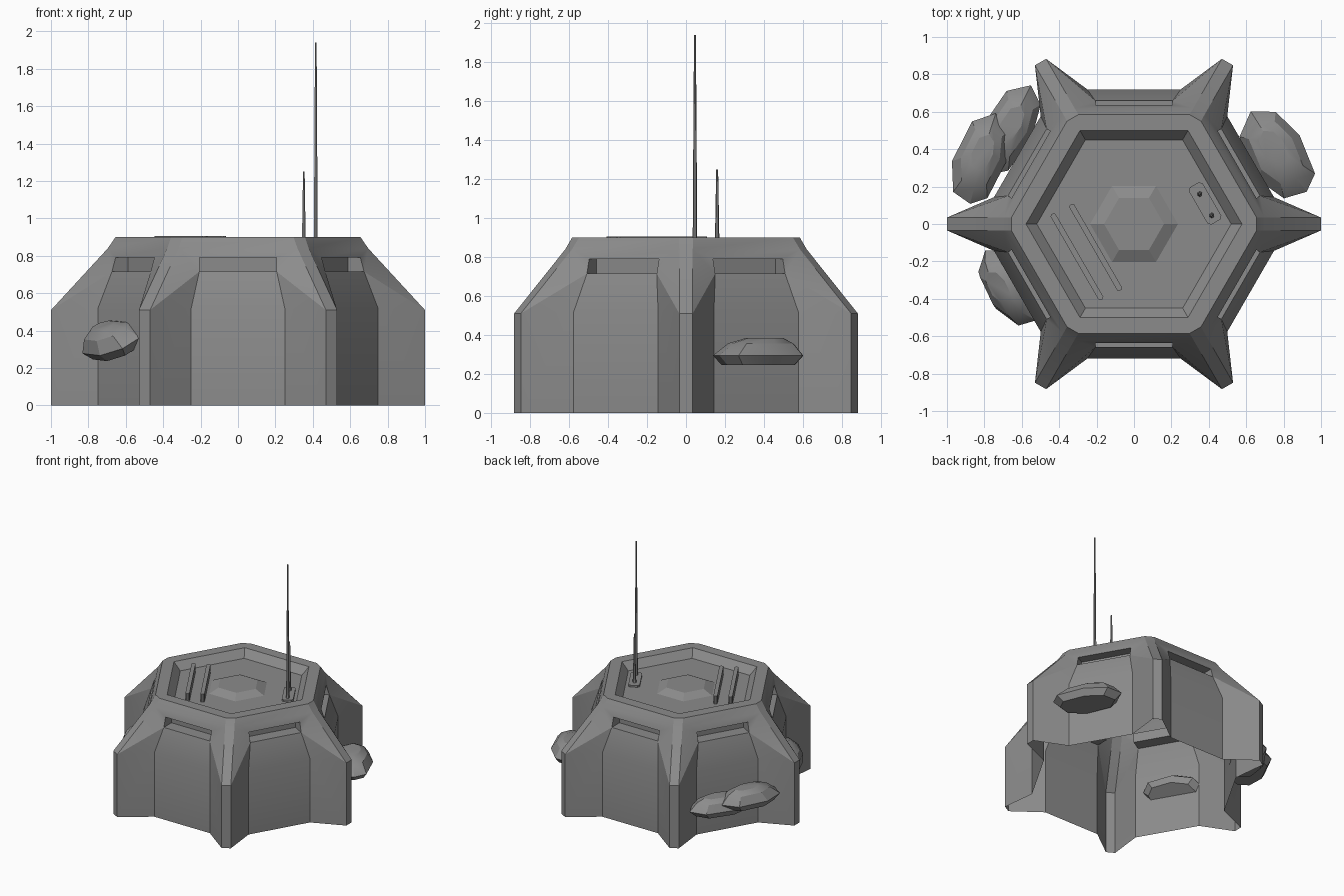
import bpy, bmesh, math
from mathutils import Vector, Matrix

cube = bpy.data.objects.get("Cube")
if cube:
    bpy.data.objects.remove(cube)

grey = bpy.data.materials.new("concrete_grey")
grey.use_nodes = True
COLOUR = (0.26, 0.26, 0.26, 1)
grey.diffuse_color = COLOUR
grey.node_tree.nodes["Principled BSDF"].inputs["Base Color"].default_value = COLOUR


def finish(bm, name, angle=None):
    """Turn a bmesh into a named, coloured object."""
    bmesh.ops.remove_doubles(bm, verts=bm.verts, dist=0.0005)
    bmesh.ops.recalc_face_normals(bm, faces=bm.faces)
    mesh = bpy.data.meshes.new(name)
    bm.to_mesh(mesh)
    bm.free()
    mesh.materials.append(grey)
    ob = bpy.data.objects.new(name, mesh)
    bpy.context.collection.objects.link(ob)
    if angle:
        bpy.ops.object.select_all(action="DESELECT")
        ob.select_set(True)
        bpy.context.view_layer.objects.active = ob
        bpy.ops.object.shade_smooth_by_angle(angle=math.radians(angle))
    return ob


# Right half of one wall sector facing the front; the left half is mirrored
POINTS = {
    "tip_foot": (0.47, -0.883, 0), "wall_foot": (0.25, -0.72, 0),
    "tip": (0.47, -0.883, 0.51), "wall": (0.25, -0.72, 0.52),
    "slot_low": (0.207, -0.659, 0.715), "slot_high": (0.207, -0.636, 0.79),
    "deep_low": (0.207, -0.56, 0.715), "deep_high": (0.207, -0.56, 0.79),
    "eave": (0.318, -0.62, 0.84), "rim": (0.297, -0.585, 0.9),
    "lip": (0.2887, -0.5, 0.9), "floor": (0.26, -0.45, 0.84),
}
# Faces that span the sector from left to right
SPANS = ["wall_foot wall", "wall slot_low", "slot_low deep_low",
         "deep_low deep_high", "deep_high slot_high", "slot_high eave",
         "eave rim", "rim lip", "lip floor"]
# Faces that repeat on both sides of the sector
SIDES = ["tip_foot wall_foot wall tip", "wall slot_low tip",
         "tip slot_low eave", "slot_low slot_high eave",
         "slot_low deep_low deep_high slot_high"]
# Faces that bridge to the next sector along the buttress
RIDGES = ["tip_foot tip", "tip eave", "eave rim"]


def point(name, side, turn):
    x, y, z = POINTS[name]
    return Matrix.Rotation(turn * math.pi / 3, 3, "Z") @ Vector((x * side, y, z))


bm = bmesh.new()


def face(corners):
    bm.faces.new([bm.verts.new(c) for c in corners])


# Bunker shell: walls, buttresses, firing slots and roof rim
for t in range(6):
    for pair in SPANS:
        a, b = pair.split()
        face([point(a, -1, t), point(a, 1, t), point(b, 1, t), point(b, -1, t)])
    for names in SIDES:
        for side in (-1, 1):
            face([point(n, side, t) for n in names.split()])
    for pair in RIDGES:
        a, b = pair.split()
        face([point(a, 1, t), point(a, -1, t + 1), point(b, -1, t + 1), point(b, 1, t)])
    face([point("rim", 1, t), point("rim", -1, t + 1), point("lip", 1, t)])
# Sunken roof floor
face([point("floor", 1, t) for t in range(6)])
finish(bm, "bunker_shell", 25)


def cone(name, sides, r1, r2, z1, z2, x=0, y=0, angle=None):
    bm = bmesh.new()
    bmesh.ops.create_cone(bm, cap_ends=True, segments=sides, radius1=r1,
                          radius2=r2, depth=z2 - z1)
    bmesh.ops.translate(bm, verts=bm.verts, vec=(x, y, (z1 + z2) / 2))
    return bm if name is None else finish(bm, name, angle)


# Raised hexagonal hatch, with corners along x
bm = cone(None, 6, 0.235, 0.16, 0.84, 0.875)
far = max(bm.verts, key=lambda v: v.co.xy.length).co
bmesh.ops.rotate(bm, verts=bm.verts, cent=(0, 0, 0),
                 matrix=Matrix.Rotation(-math.atan2(far.y, far.x), 3, "Z"))
finish(bm, "roof_hatch")


def box(name, x, y, z1, z2, length, width, degrees, bevel):
    bm = bmesh.new()
    bmesh.ops.create_cube(bm, size=1)
    bmesh.ops.scale(bm, verts=bm.verts, vec=(length, width, z2 - z1))
    upright = [e for e in bm.edges if abs(e.verts[0].co.z - e.verts[1].co.z) > 0.001]
    bmesh.ops.bevel(bm, geom=upright, offset=bevel, segments=1, affect="EDGES")
    bmesh.ops.transform(bm, verts=bm.verts, matrix=Matrix.Translation((x, y, (z1 + z2) / 2))
                        @ Matrix.Rotation(math.radians(degrees), 4, "Z"))
    return finish(bm, name)


# Roof bars
box("roof_bar_outer", -0.305, -0.175, 0.84, 0.905, 0.53, 0.03, -60, 0.009)
box("roof_bar_inner", -0.205, -0.125, 0.84, 0.905, 0.53, 0.03, -60, 0.009)

# Antennas on their base plate
box("antenna_plate", 0.38, 0.11, 0.835, 0.855, 0.23, 0.085, -60, 0.015)
for name, x, y, top in (("short", 0.352, 0.16, 1.25), ("tall", 0.416, 0.046, 1.94)):
    cone(name + "_antenna", 6, 0.012, 0.005, 0.85, top, x, y, 40)
    cone(name + "_antenna_socket", 6, 0.015, 0.012, 0.85, 0.89, x, y)

# Boulders lodged against the walls
OUTLINE = [(-1, -0.3), (-0.75, -0.85), (0.1, -1), (0.75, -0.65),
           (1, 0.1), (0.65, 0.85), (-0.3, 1), (-0.9, 0.5)]


def boulder(name, x, y, z, length, width, height, degrees, roll=0):
    bm = bmesh.new()
    for level, grow, shift in ((-0.5, 0.8, 0), (-0.15, 1, 0), (0.3, 0.72, 0.05), (0.5, 0.4, 0.12)):
        for px, py in OUTLINE:
            bm.verts.new(((px * grow + shift) * length, py * grow * width, level * height))
    bmesh.ops.convex_hull(bm, input=bm.verts)
    bmesh.ops.dissolve_limit(bm, angle_limit=0.08, verts=bm.verts, edges=bm.edges)
    bmesh.ops.transform(bm, verts=bm.verts, matrix=Matrix.Translation((x, y, z))
                        @ Matrix.Rotation(math.radians(degrees), 4, "Z")
                        @ Matrix.Rotation(math.radians(roll), 4, "X"))
    finish(bm, name, 25)


boulder("back_right_boulder_inner", -0.67, 0.51, 0.28, 0.26, 0.13, 0.13, 60)
boulder("back_right_boulder_outer", -0.82, 0.355, 0.33, 0.25, 0.135, 0.14, 68)
boulder("back_left_boulder", 0.76, 0.38, 0.315, 0.26, 0.155, 0.14, 118)
boulder("front_right_boulder", -0.68, -0.34, 0.36, 0.23, 0.14, 0.15, 120, -32)
